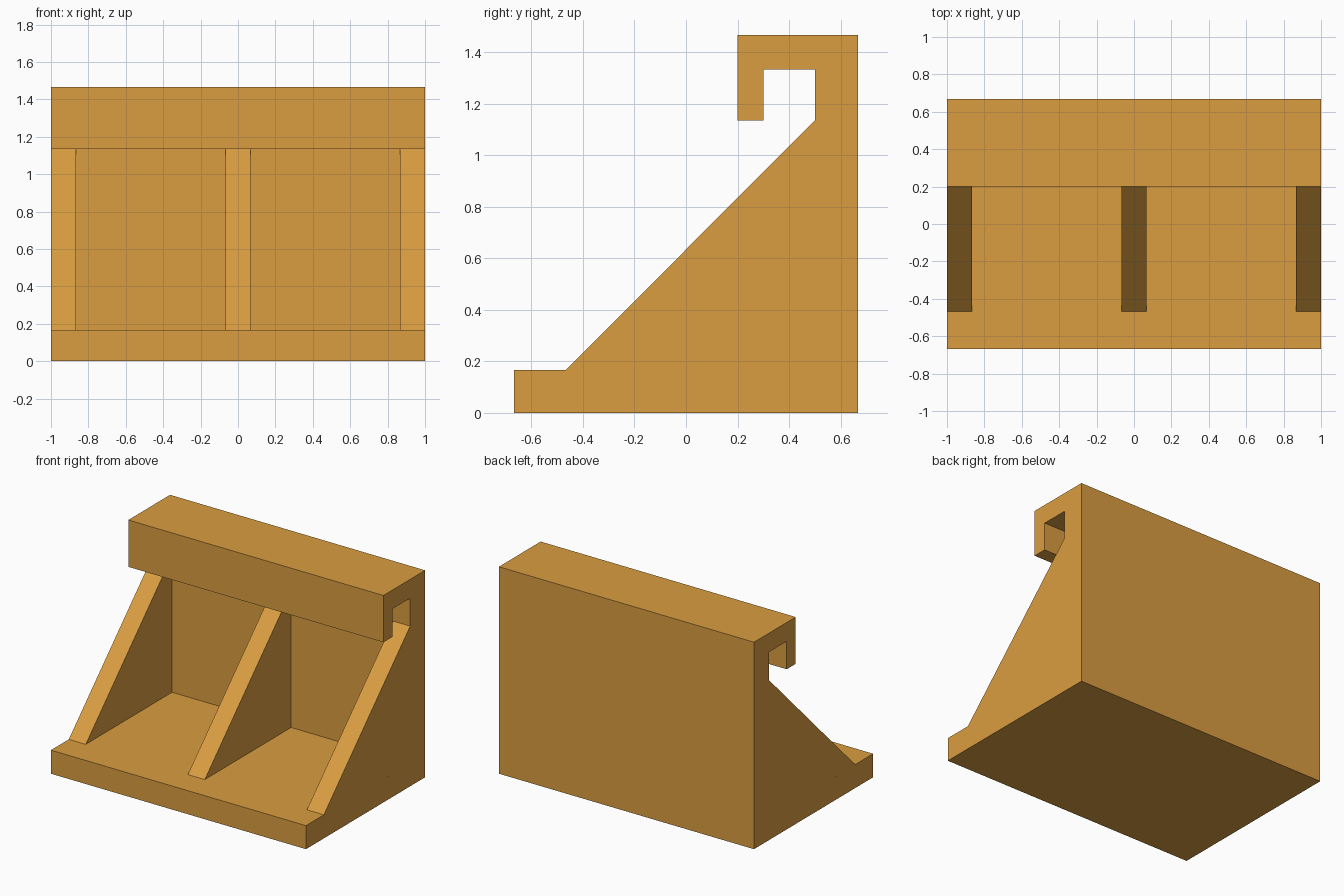
import bpy
import bmesh

cube = bpy.data.objects.get("Cube")
if cube:
    bpy.data.objects.remove(cube, do_unlink=True)

# Single warm wood colour
wood = bpy.data.materials.new("golden_wood")
wood.use_nodes = True
colour = (0.70, 0.338, 0.052, 1)
wood.diffuse_color = colour
wood.node_tree.nodes["Principled BSDF"].inputs["Base Color"].default_value = colour

# Shared side-profile dimensions
FRONT, BACK = -0.667, 0.667
WALL, FLOOR = 0.5, 0.167
LIP, LIP_BACK = 0.2, 0.3
HOOK_BOTTOM, HOOK_INNER, TOP = 1.135, 1.333, 1.467
RIB_TOE, RIB_WIDTH = -0.467, 0.133


def extrude_profile(name, profile, x_min, x_max):
    """Extrude a (y, z) outline along x into a solid."""
    bm = bmesh.new()
    face = bm.faces.new([bm.verts.new((x_min, y, z)) for y, z in profile])
    grown = bmesh.ops.extrude_face_region(bm, geom=[face])["geom"]
    verts = [v for v in grown if isinstance(v, bmesh.types.BMVert)]
    bmesh.ops.translate(bm, verts=verts, vec=(x_max - x_min, 0, 0))
    bmesh.ops.recalc_face_normals(bm, faces=bm.faces)
    mesh = bpy.data.meshes.new(name)
    bm.to_mesh(mesh)
    bm.free()
    mesh.materials.append(wood)
    obj = bpy.data.objects.new(name, mesh)
    bpy.context.collection.objects.link(obj)
    return obj


# Base, back wall and overhanging hook in one continuous section
extrude_profile("base_wall_and_hook", [
    (FRONT, 0), (BACK, 0), (BACK, TOP), (LIP, TOP),
    (LIP, HOOK_BOTTOM), (LIP_BACK, HOOK_BOTTOM), (LIP_BACK, HOOK_INNER),
    (WALL, HOOK_INNER), (WALL, FLOOR), (FRONT, FLOOR),
], -1, 1)

# Three triangular supporting ribs
rib_profile = [(RIB_TOE, FLOOR), (WALL, FLOOR), (WALL, HOOK_BOTTOM)]
half = RIB_WIDTH / 2
for name, x in (("right_rib", half - 1), ("middle_rib", 0), ("left_rib", 1 - half)):
    extrude_profile(name, rib_profile, x - half, x + half)
